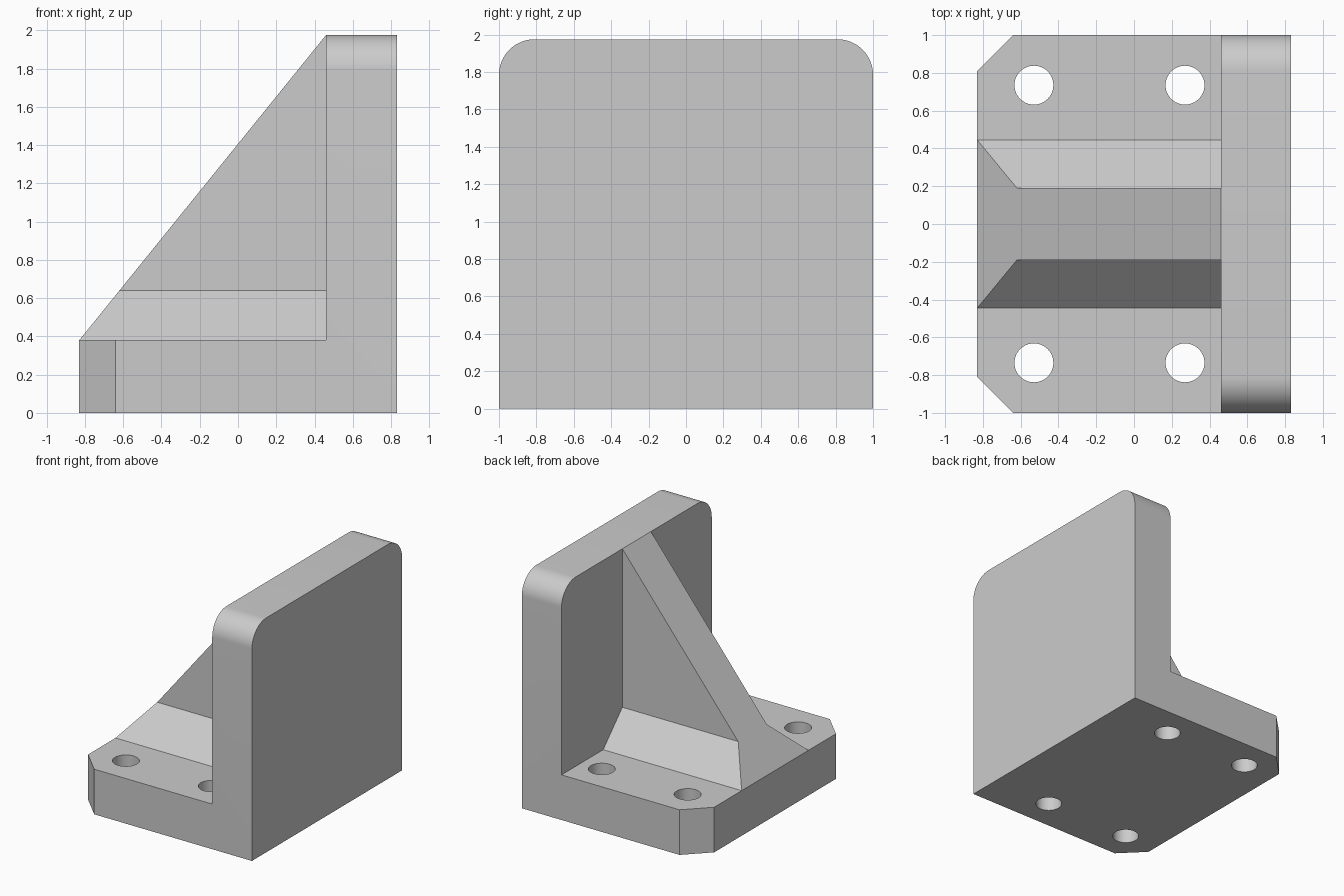
import bpy
import bmesh
import math
from mathutils import Matrix, Vector

cube = bpy.data.objects.get("Cube")
if cube:
    bpy.data.objects.remove(cube, do_unlink=True)

X0, XP, X1 = -0.83, 0.46, 0.83     # toe, upright face, back
BASE, TOP, DEPTH = 0.38, 1.975, 1.0
CORNER = 0.19

grey = bpy.data.materials.new("cast_grey")
grey.use_nodes = True
color = (0.6, 0.6, 0.6, 1)
grey.diffuse_color = color
grey.node_tree.nodes["Principled BSDF"].inputs["Base Color"].default_value = color


def extrude_profile(points, vector):
    """Closed prism from a planar outline."""
    bm = bmesh.new()
    face = bm.faces.new([bm.verts.new(p) for p in points])
    result = bmesh.ops.extrude_face_region(bm, geom=[face], use_keep_orig=True)
    verts = [v for v in result["geom"] if isinstance(v, bmesh.types.BMVert)]
    bmesh.ops.translate(bm, verts=verts, vec=vector)
    bmesh.ops.recalc_face_normals(bm, faces=bm.faces)
    return bm


def make_object(name, bm):
    bmesh.ops.recalc_face_normals(bm, faces=bm.faces)
    mesh = bpy.data.meshes.new(name)
    bm.to_mesh(mesh)
    bm.free()
    mesh.materials.append(grey)
    obj = bpy.data.objects.new(name, mesh)
    bpy.context.collection.objects.link(obj)
    return obj


def activate(obj):
    bpy.ops.object.select_all(action="DESELECT")
    obj.select_set(True)
    bpy.context.view_layer.objects.active = obj


# L-shaped body: base and upright in one piece
outline = [(X0, 0), (X1, 0), (X1, TOP), (XP, TOP), (XP, BASE), (X0, BASE)]
bm = extrude_profile([(x, -DEPTH, z) for x, z in outline], (0, 2 * DEPTH, 0))


def bevel_where(rule, segments):
    edges = [e for e in bm.edges
             if abs(e.verts[0].co.y - e.verts[1].co.y) < 1e-4
             and all(rule(v.co) for v in e.verts)]
    bmesh.ops.bevel(bm, geom=edges, offset=CORNER, segments=segments,
                    profile=0.5, affect="EDGES")


bevel_where(lambda co: co.x < X0 + 1e-4, 1)      # toe chamfers
bevel_where(lambda co: co.z > TOP - 1e-4, 16)    # rounded upper corners
body = make_object("bracket_body", bm)

# Bolt holes
bm = bmesh.new()
for x in (-0.53, 0.27):
    for y in (-0.735, 0.735):
        bmesh.ops.create_cone(bm, cap_ends=True, segments=48, radius1=0.103,
                              radius2=0.103, depth=1,
                              matrix=Matrix.Translation((x, y, 0.2)))
cutter = make_object("bolt_hole_cutter", bm)
cutter.hide_render = True
cut = body.modifiers.new("bolt_holes", "BOOLEAN")
cut.operation = "DIFFERENCE"
cut.solver = "EXACT"
cut.object = cutter
activate(body)
bpy.ops.object.modifier_apply(modifier=cut.name)
bpy.data.objects.remove(cutter, do_unlink=True)
bpy.ops.object.shade_smooth_by_angle(angle=math.radians(30))

# Central rib with a flared foot, trimmed by the sloping plane
half = [(0.445, BASE), (0.19, 0.64), (0.19, TOP)]
section = half + [(-y, z) for y, z in reversed(half)]
bm = extrude_profile([(X0 - 0.2, y, z) for y, z in section], (XP - X0 + 0.2, 0, 0))
normal = Vector((BASE - TOP, 0, XP - X0)).normalized()
cut = bmesh.ops.bisect_plane(bm, geom=bm.verts[:] + bm.edges[:] + bm.faces[:],
                             dist=1e-5, plane_co=(X0, 0, BASE), plane_no=normal,
                             clear_outer=True)
rim = [g for g in cut["geom_cut"] if isinstance(g, bmesh.types.BMEdge)]
bmesh.ops.holes_fill(bm, edges=rim, sides=0)
bmesh.ops.dissolve_degenerate(bm, dist=1e-5, edges=bm.edges)
make_object("support_rib", bm)
